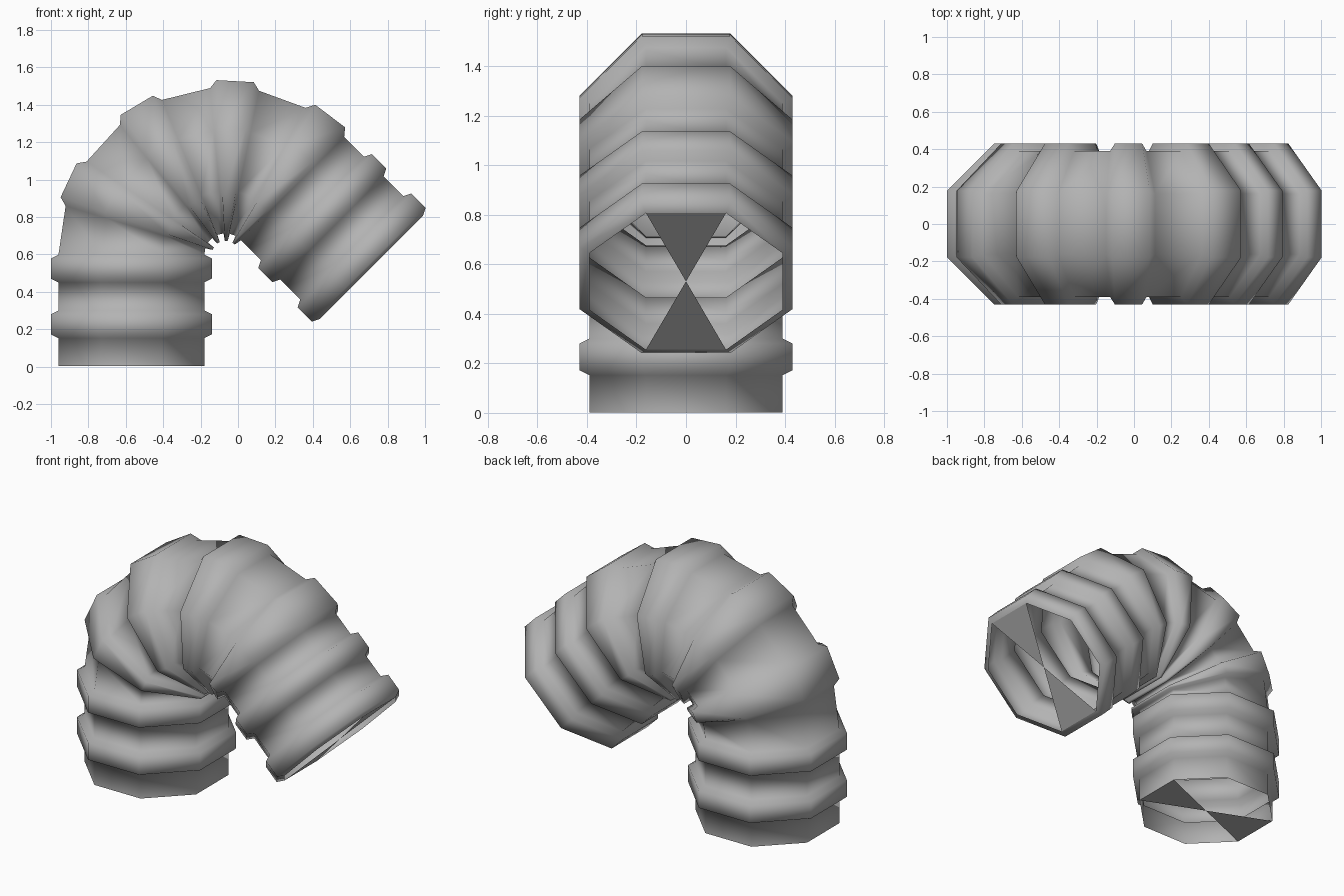
import bpy
import bmesh
import math
from mathutils import Vector

cube = bpy.data.objects.get("Cube")
if cube:
    bpy.data.objects.remove(cube)

# Duct dimensions
VALLEY, RIDGE = 0.39, 0.43        # apothems of the octagonal section
PERIOD, FOLDS = 0.298, 8          # corrugation spacing and count
LEG = 0.598                       # straight length before the bend
BEND = 0.503                      # bend radius
SWEEP = math.radians(135)
PIVOT = Vector((-0.067, 0, 0.6))
LENGTH = PERIOD * FOLDS

grey = bpy.data.materials.new("duct grey")
grey.use_nodes = True
grey.diffuse_color = (0.45, 0.45, 0.45, 1)
grey.node_tree.nodes["Principled BSDF"].inputs["Base Color"].default_value = (0.45, 0.45, 0.45, 1)


def frame(s):
    """Centre and outward direction of the duct at path length s."""
    turn = min(max((s - LEG) / BEND, 0), SWEEP)
    out = Vector((-math.cos(turn), 0, math.sin(turn)))
    along = Vector((math.sin(turn), 0, math.cos(turn)))
    straight = s - LEG - turn * BEND
    return PIVOT + out * BEND + along * straight, out


def octagon(s, apothem):
    centre, out = frame(s)
    radius = apothem / math.cos(math.pi / 8)
    angles = [(i + 0.5) * math.pi / 4 for i in range(8)]
    return [centre + out * radius * math.cos(a) + Vector((0, radius * math.sin(a), 0))
            for a in angles]


def finish(bm, name, smooth):
    mesh = bpy.data.meshes.new(name)
    for f in bm.faces:
        f.smooth = smooth
    bm.to_mesh(mesh)
    bm.free()
    mesh.materials.append(grey)
    obj = bpy.data.objects.new(name, mesh)
    bpy.context.collection.objects.link(obj)


# Corrugated tube: a valley then a raised rib, repeated along the path
stations = [(0, VALLEY)]
for k in range(FOLDS):
    start = k * PERIOD
    stations += [(start + 0.15, VALLEY), (start + 0.17, RIDGE),
                 (start + 0.278, RIDGE), (start + PERIOD, VALLEY)]

bm = bmesh.new()
rings = [[bm.verts.new(p) for p in octagon(s, r)] for s, r in stations]
for lower, upper in zip(rings, rings[1:]):
    for i in range(8):
        j = (i + 1) % 8
        bm.faces.new((lower[i], lower[j], upper[j], upper[i]))
bmesh.ops.recalc_face_normals(bm, faces=bm.faces)
finish(bm, "corrugated_duct", True)

# Pair of opposite triangular vanes across each open end
for name, s, flip in (("base_vanes", 0, True), ("outlet_vanes", LENGTH, False)):
    bm = bmesh.new()
    corners = octagon(s, VALLEY)
    hub = bm.verts.new(frame(s)[0])
    for a, b in ((7, 0), (3, 4)):
        tri = [hub, bm.verts.new(corners[a]), bm.verts.new(corners[b])]
        bm.faces.new(tri[::-1] if flip else tri)
    bm.normal_update()
    finish(bm, name, False)
